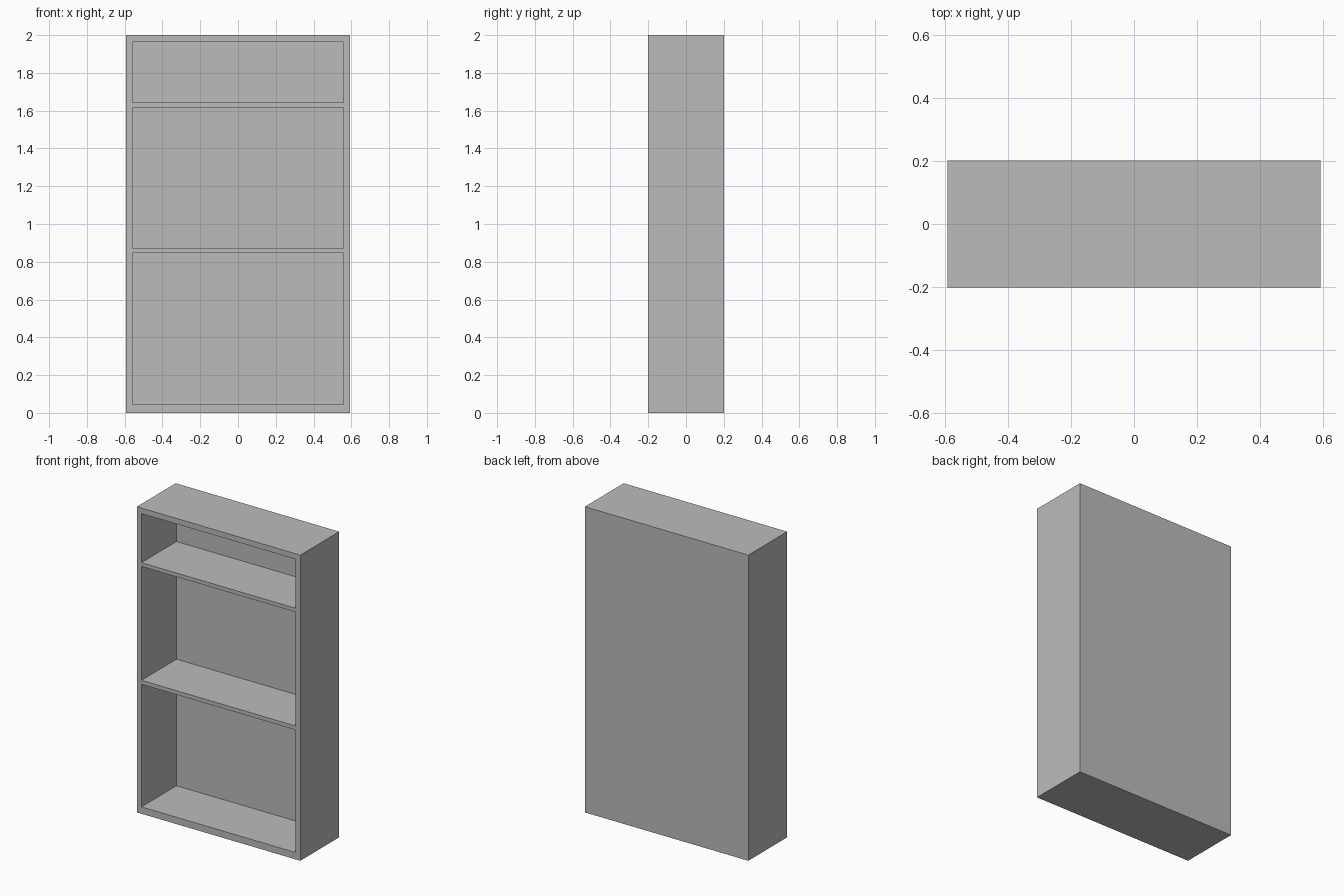
import bpy, bmesh
from mathutils import Vector

old = bpy.data.objects.get("Cube")
if old:
    bpy.data.objects.remove(old, do_unlink=True)

WIDTH, DEPTH, HEIGHT = 1.184, 0.402, 2.0
INNER_X = 0.558                       # half width of the openings
CAVITY = 0.362                        # depth of the openings
OPENINGS = [(0.045, 0.847), (0.873, 1.618), (1.643, 1.964)]

# Grey finish
grey = bpy.data.materials.new("plain_grey")
grey.use_nodes = True
colour = (0.5, 0.5, 0.5, 1)
grey.diffuse_color = colour
grey.node_tree.nodes["Principled BSDF"].inputs["Base Color"].default_value = colour

# Solid cabinet block
bm = bmesh.new()
bmesh.ops.create_cube(bm, size=1)
for v in bm.verts:
    v.co = Vector((v.co.x * WIDTH, v.co.y * DEPTH, (v.co.z + 0.5) * HEIGHT))


def front_faces():
    bm.normal_update()
    return [f for f in bm.faces if f.normal.y < -0.9]


def cut_front(point, normal):
    faces = front_faces()
    edges = {e for f in faces for e in f.edges}
    verts = {v for f in faces for v in f.verts}
    bmesh.ops.bisect_plane(bm, geom=faces + list(edges) + list(verts),
                           plane_co=point, plane_no=normal)


# Score the outlines of the openings into the front
for x in (-INNER_X, INNER_X):
    cut_front((x, 0, 0), (1, 0, 0))
for opening in OPENINGS:
    for z in opening:
        cut_front((0, 0, z), (0, 0, 1))


def is_opening(face):
    c = face.calc_center_median()
    return abs(c.x) < INNER_X and any(lo < c.z < hi for lo, hi in OPENINGS)


# Push the openings in, leaving frame, shelves and back panel
for face in [f for f in front_faces() if is_opening(f)]:
    rim = list(face.edges)
    inner = bmesh.ops.inset_individual(bm, faces=[face], thickness=0, depth=0)
    bmesh.ops.translate(bm, verts=list(face.verts), vec=(0, CAVITY, 0))

bmesh.ops.recalc_face_normals(bm, faces=bm.faces[:])
mesh = bpy.data.meshes.new("bookcase")
bm.to_mesh(mesh)
bm.free()
mesh.materials.append(grey)
bookcase = bpy.data.objects.new("bookcase", mesh)
bpy.context.collection.objects.link(bookcase)
